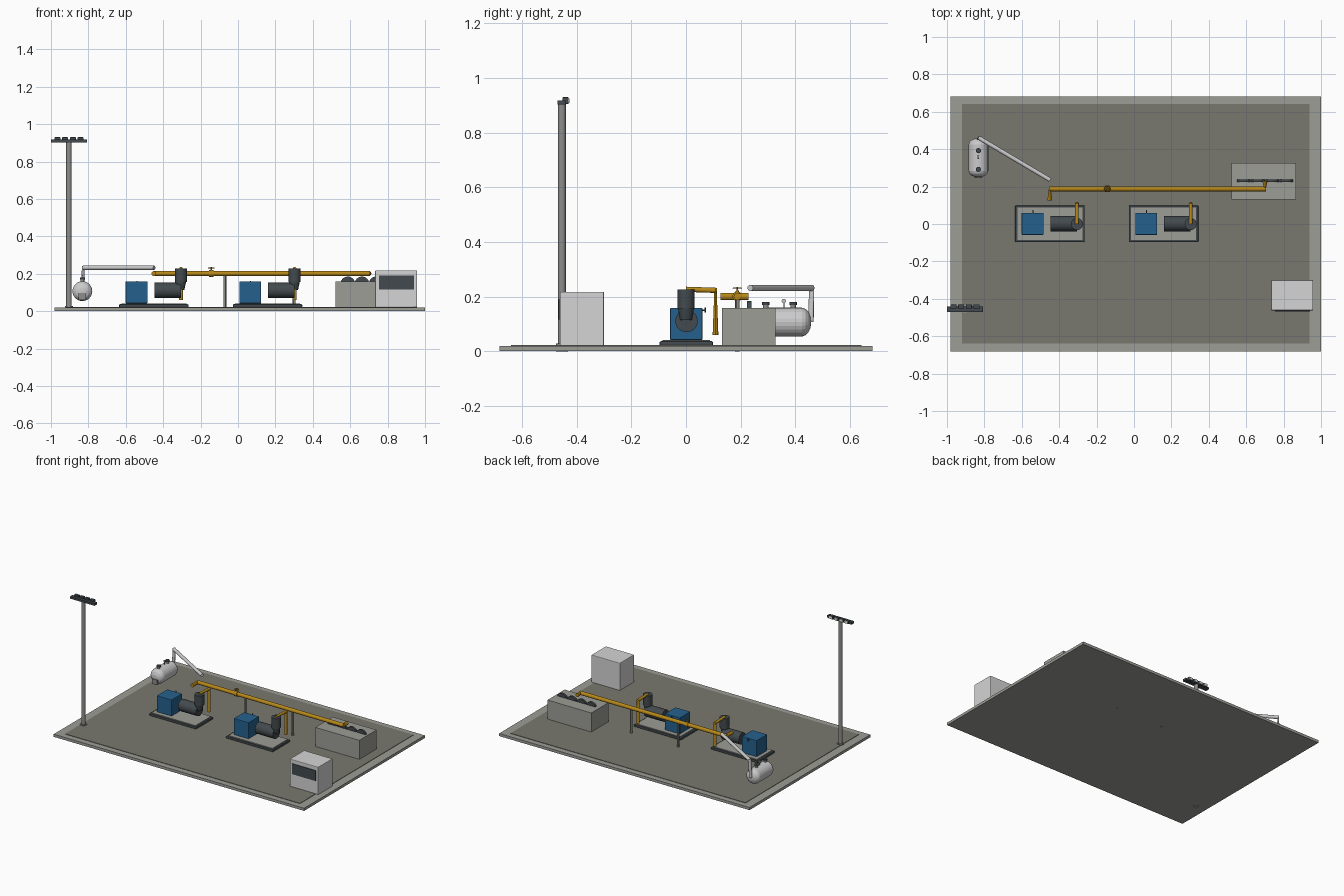
import bpy, bmesh, math
from mathutils import Vector, Matrix

cube = bpy.data.objects.get("Cube")
if cube:
    bpy.data.objects.remove(cube, do_unlink=True)


def material(name, r, g, b):
    m = bpy.data.materials.new(name)
    m.use_nodes = True
    m.diffuse_color = (r, g, b, 1)
    m.node_tree.nodes["Principled BSDF"].inputs["Base Color"].default_value = (r, g, b, 1)
    return m


concrete = material("light concrete", 0.34, 0.34, 0.31)
ground = material("dark gravel", 0.19, 0.19, 0.16)
slate = material("dark slate", 0.055, 0.068, 0.075)
blue = material("motor blue", 0.018, 0.12, 0.27)
yellow = material("pipe yellow", 0.48, 0.25, 0.01)
steel = material("grey steel", 0.27, 0.27, 0.26)
silver = material("vessel silver", 0.6, 0.6, 0.61)
white = material("cabinet white", 0.66, 0.66, 0.66)
lens = material("lamp lens", 0.8, 0.8, 0.74)


def finish(name, bm, mat, smooth=False):
    bmesh.ops.recalc_face_normals(bm, faces=bm.faces)
    mesh = bpy.data.meshes.new(name)
    bm.to_mesh(mesh)
    bm.free()
    mesh.materials.append(mat)
    ob = bpy.data.objects.new(name, mesh)
    bpy.context.collection.objects.link(ob)
    if smooth:
        bpy.ops.object.select_all(action="DESELECT")
        bpy.context.view_layer.objects.active = ob
        ob.select_set(True)
        bpy.ops.object.shade_smooth_by_angle()
    return ob


def box(name, mat, low, high, bevel=0):
    low, high = Vector(low), Vector(high)
    bm = bmesh.new()
    bmesh.ops.create_cube(bm, size=1)
    bmesh.ops.scale(bm, vec=high - low, verts=bm.verts)
    bmesh.ops.translate(bm, vec=(low + high) / 2, verts=bm.verts)
    ob = finish(name, bm, mat)
    if bevel:
        mod = ob.modifiers.new("soft edges", "BEVEL")
        mod.width, mod.segments = bevel, 2
    return ob


def rod(name, mat, a, b, r, end_r=None, sides=16, pinch=None, smooth=True):
    """Cylinder or cone from a to b; pinch flattens the start along a direction."""
    a, b = Vector(a), Vector(b)
    bm = bmesh.new()
    bmesh.ops.create_cone(bm, cap_ends=True, segments=sides, radius1=r,
                          radius2=r if end_r is None else end_r, depth=(b - a).length)
    turn = (b - a).to_track_quat("Z", "Y").to_matrix().to_4x4()
    bmesh.ops.transform(bm, matrix=Matrix.Translation((a + b) / 2) @ turn, verts=bm.verts)
    if pinch:
        p = Vector(pinch).normalized()
        for v in bm.verts:
            if (v.co - a).length < (v.co - b).length:
                v.co -= p * (v.co - a).dot(p) * 0.6
    return finish(name, bm, mat, smooth)


def lathe(name, mat, profile, centre, sides=24):
    """Revolve (distance along y, radius) points about a y axis."""
    bm = bmesh.new()
    verts = [bm.verts.new((r, y, 0)) for y, r in profile]
    edges = [bm.edges.new(pair) for pair in zip(verts, verts[1:])]
    bmesh.ops.spin(bm, geom=verts + edges, cent=(0, 0, 0), axis=(0, 1, 0),
                   angle=math.tau, steps=sides)
    bmesh.ops.remove_doubles(bm, verts=bm.verts, dist=0.0001)
    bmesh.ops.translate(bm, vec=centre, verts=bm.verts)
    return finish(name, bm, mat)


# Site slab
box("slab", concrete, (-0.98, -0.682, 0.001), (1.0, 0.682, 0.02))
box("yard_surface", ground, (-0.92, -0.64, 0.015), (0.938, 0.642, 0.023))


# Pump units
def pump(x0, tag):
    def n(part):
        return part + "_" + tag

    box(n("skid_frame"), slate, (x0 - 0.185, -0.097, 0.02), (x0 + 0.187, 0.099, 0.037), 0.005)
    box(n("skid_plate"), concrete, (x0 - 0.172, -0.086, 0.03), (x0 + 0.175, 0.088, 0.042))
    box(n("motor"), blue, (x0 - 0.15, -0.058, 0.042), (x0 - 0.033, 0.06, 0.159), 0.003)
    rod(n("motor_tap"), slate, (x0 - 0.09, 0.058, 0.15), (x0 - 0.09, 0.074, 0.15), 0.003)
    rod(n("tap_handle"), slate, (x0 - 0.09, 0.07, 0.143), (x0 - 0.09, 0.07, 0.161), 0.003)
    px = x0 + 0.146
    rod(n("pump_barrel"), slate, (x0 + 0.004, 0.002, 0.111), (px, 0.002, 0.111), 0.041, sides=24)
    rod(n("pump_neck"), slate, (px - 0.004, 0, 0.115), (px - 0.002, 0, 0.16), 0.022, 0.03)
    rod(n("intake_drum"), slate, (px, 0, 0.155), (px, 0, 0.227), 0.032, sides=24)
    # Discharge pipe
    rod(n("outlet_pipe"), yellow, (px, 0.0, 0.227), (px, 0.113, 0.223), 0.0095)
    rod(n("down_pipe"), yellow, (px, 0.108, 0.228), (px, 0.108, 0.06), 0.0105, pinch=(0, 1, 0))


for tag, x0 in (("right", -0.451), ("left", 0.157)):
    pump(x0, tag)

# Header pipe with branch at each end
HY, HZ = 0.188, 0.201
rod("header_pipe", yellow, (-0.455, HY, HZ), (0.706, HY, HZ), 0.0135)
rod("inlet_branch", yellow, (-0.45, HY, HZ), (-0.45, 0.126, HZ), 0.013, pinch=(1, 0, 0))
rod("outlet_branch", yellow, (0.7, HY, HZ), (0.7, 0.229, HZ), 0.013, pinch=(1, 0, 0))
for i, x in enumerate((-0.07, 0.3)):
    rod(f"pipe_post_{i + 1}", steel, (x, HY, 0), (x, HY, 0.192), 0.008, sides=12)

# Valve on the header
VX = -0.143
rod("valve_body", yellow, (VX - 0.011, HY, HZ), (VX + 0.011, HY, HZ), 0.018)
rod("valve_bonnet", yellow, (VX, HY, HZ), (VX, HY, 0.222), 0.015, 0.005)
rod("valve_stem", yellow, (VX, HY, 0.215), (VX, HY, 0.236), 0.003)
bpy.ops.mesh.primitive_torus_add(location=(VX, HY, 0.231), major_radius=0.015,
                                 minor_radius=0.002, major_segments=16, minor_segments=6)
wheel = bpy.context.object
wheel.name = "valve_wheel"
wheel.data.materials.append(yellow)
for i in range(3):
    arm = Vector((math.cos(i * math.pi / 3), math.sin(i * math.pi / 3), 0)) * 0.015
    hub = Vector((VX, HY, 0.231))
    rod(f"wheel_spoke_{i + 1}", yellow, hub - arm, hub + arm, 0.0015, sides=6)

# Cooling block with upright discs
box("cooling_block", concrete, (0.52, 0.132, 0.02), (0.867, 0.327, 0.159))
for i in range(4):
    x = 0.587 + i * 0.0757
    rod(f"cooling_disc_{i + 1}", slate, (x, 0.224, 0.146), (x, 0.239, 0.146), 0.039, sides=24)

# Control cabinet
box("cabinet", white, (0.733, -0.462, 0.02), (0.958, -0.3, 0.218), 0.004)
box("cabinet_screen", slate, (0.753, -0.467, 0.116), (0.94, -0.46, 0.19))

# Pressure vessel
TX, TZ = -0.832, 0.107
half = [(0.104, 0), (0.102, 0.02), (0.094, 0.038), (0.084, 0.048), (0.07, 0.053)]
profile = [(-y, r) for y, r in half] + half[::-1]
lathe("vessel", silver, profile, (TX, 0.354, TZ))
box("vessel_plate", steel, (TX - 0.02, 0.246, 0.06), (TX + 0.02, 0.262, 0.096))
for i, y in enumerate((0.292, 0.392)):
    rod(f"vessel_nozzle_{i + 1}", steel, (TX, y, 0.15), (TX, y, 0.172), 0.01)
    rod(f"nozzle_cap_{i + 1}", slate, (TX, y, 0.17), (TX, y, 0.18), 0.014)
rod("gauge_stem", steel, (TX, 0.358, 0.155), (TX, 0.358, 0.182), 0.002, sides=8)
rod("gauge_dial", silver, (TX - 0.004, 0.358, 0.184), (TX + 0.004, 0.358, 0.184), 0.008)

# Vessel feed pipe
corner, far = Vector((-0.828, 0.46, 0.232)), Vector((-0.448, 0.235, 0.232))
rod("feed_pipe", silver, corner, far, 0.0115)
rod("feed_drop", silver, corner + Vector((0, 0, 0.009)), (-0.83, 0.457, 0.108), 0.0105,
    pinch=far - corner)

# Floodlight mast
MX, MY = -0.904, -0.454
rod("mast_base", steel, (MX, MY, 0), (MX, MY, 0.028), 0.022)
rod("mast", steel, (MX, MY, 0.02), (MX, MY, 0.912), 0.0145)
box("lamp_bar", slate, (-1.0, -0.47, 0.903), (-0.806, -0.441, 0.918))
for i in range(4):
    x = -0.965 + i * 0.041
    box(f"lamp_{i + 1}", slate, (x - 0.016, -0.452, 0.905), (x + 0.016, -0.43, 0.93), 0.003)
    box(f"lamp_lens_{i + 1}", lens, (x - 0.013, -0.431, 0.909), (x + 0.013, -0.427, 0.926))
